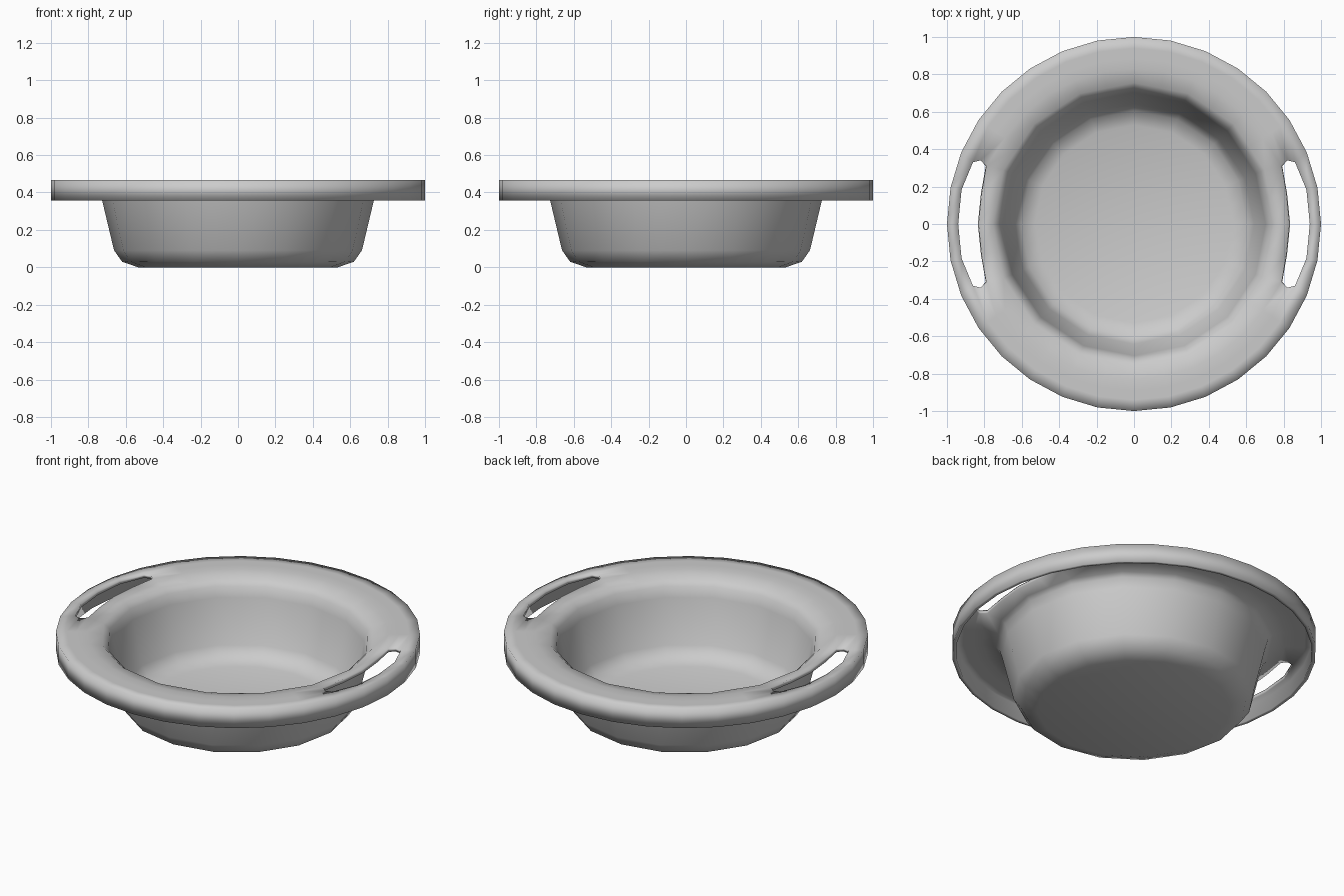
import bpy, bmesh
from math import cos, sin, pi, radians

if "Cube" in bpy.data.objects:
    bpy.data.objects.remove(bpy.data.objects["Cube"])

N = 32
T = 0.022  # wall thickness
# (radius, height, sixteen-sided?) from floor, up the wall, over the rim, down the skirt
PROFILE = [(0.53, T, True), (0.605, 0.048, True), (0.642, 0.1, True),
           (0.704, 0.36, True), (0.722, 0.42, True), (0.755, 0.45, True),
           (0.83, 0.468, False), (0.888, 0.468, False), (0.94, 0.468, False),
           (1.0, 0.468, False), (1.0, 0.357, False)]
SLOT_IN, SLOT_OUT = 6, 8
# rounded slot ends: ring -> (radius, angle)
SLOT_END = {6: (0.848, 21.4), 7: (0.888, 22.5), 8: (0.922, 21.0)}


def slot_offset(k):
    """Signed column distance from the nearest handle centre, and that centre's angle."""
    d = (k + 8) % 16 - 8
    return d, (k - d) * 2 * pi / N


bm = bmesh.new()
rings = []
for i, (r, z, coarse) in enumerate(PROFILE):
    ring = []
    for k in range(N):
        a = 2 * pi * k / N
        rr = r * cos(pi / 16) if coarse and k % 2 else r
        d, centre = slot_offset(k)
        if i in SLOT_END and abs(d) == 2:
            rr, deg = SLOT_END[i]
            a = centre + radians(deg) * (1 if d > 0 else -1)
        ring.append(bm.verts.new((rr * cos(a), rr * sin(a), z)))
    rings.append(ring)

# floor
bm.faces.new(rings[0])
# wall, rim and skirt, leaving the two handle slots open
for i in range(len(rings) - 1):
    for k in range(N):
        d = slot_offset(k)[0]
        if SLOT_IN <= i < SLOT_OUT and -2 <= d < 2:
            continue
        n = (k + 1) % N
        bm.faces.new((rings[i][k], rings[i + 1][k], rings[i + 1][n], rings[i][n]))
bmesh.ops.recalc_face_normals(bm, faces=bm.faces)
bm.faces.ensure_lookup_table()
if bm.faces[0].normal.z < 0:
    bmesh.ops.reverse_faces(bm, faces=bm.faces)
for f in bm.faces:
    f.smooth = True

mesh = bpy.data.meshes.new("basin")
bm.to_mesh(mesh)
bm.free()
basin = bpy.data.objects.new("basin", mesh)
bpy.context.collection.objects.link(basin)

# thin shell below and outside the visible inner surface
shell = basin.modifiers.new("shell", 'SOLIDIFY')
shell.thickness = T
shell.offset = -1
shell.use_even_offset = True
